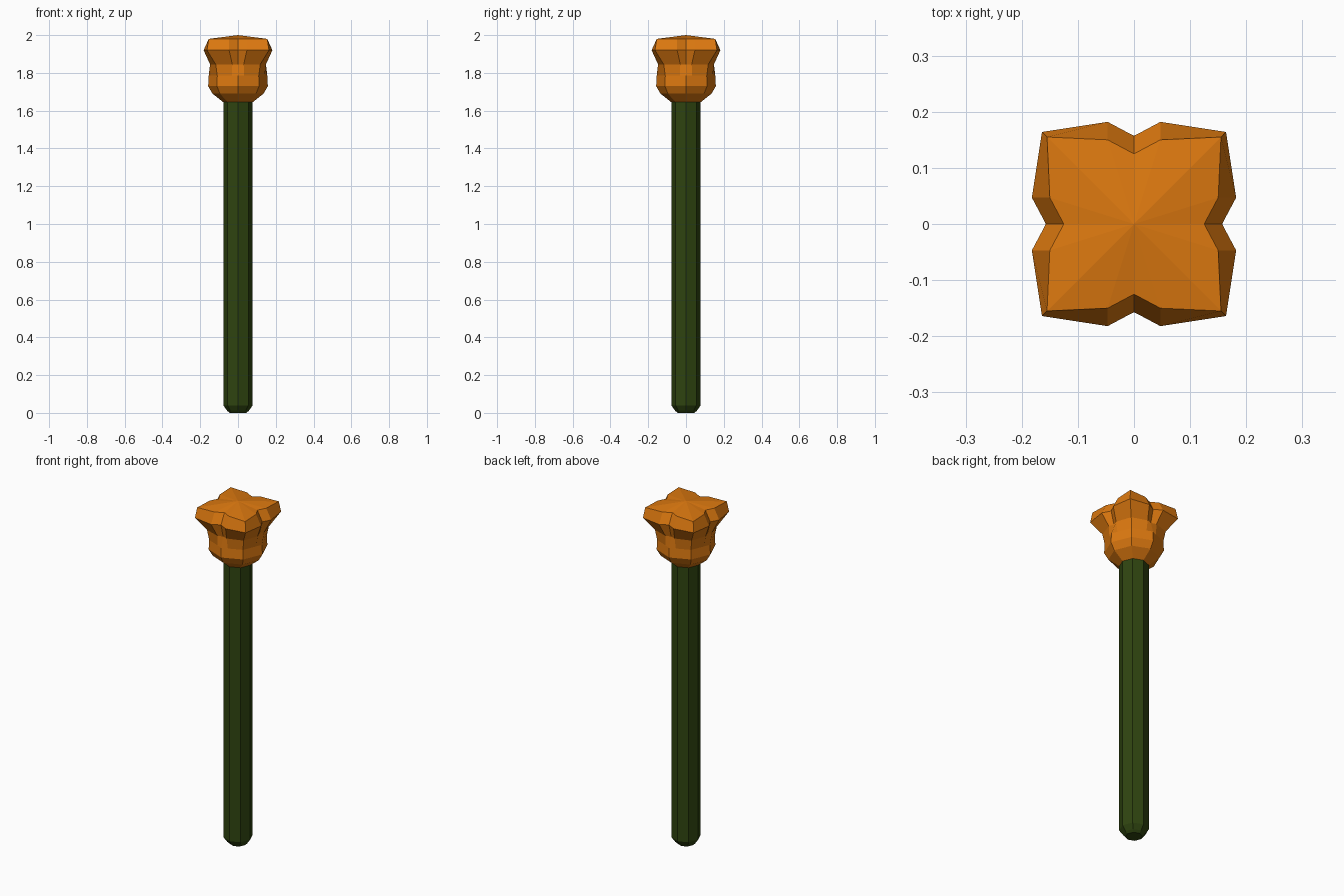
import bpy, bmesh
from math import cos, sin, pi
from mathutils import Matrix

cube = bpy.data.objects.get("Cube")
if cube:
    bpy.data.objects.remove(cube, do_unlink=True)


def material(name, rgb):
    m = bpy.data.materials.new(name)
    m.use_nodes = True
    m.diffuse_color = (*rgb, 1)
    m.node_tree.nodes["Principled BSDF"].inputs["Base Color"].default_value = (*rgb, 1)
    return m


def loft(name, rings, mat, top_z):
    """Skin closed rings from bottom to top; fan the top to a centre point."""
    bm = bmesh.new()
    loops = [[bm.verts.new(p) for p in ring] for ring in rings]
    n = len(loops[0])
    for low, high in zip(loops, loops[1:]):
        for i in range(n):
            j = (i + 1) % n
            bm.faces.new((low[i], low[j], high[j], high[i]))
    bm.faces.new(loops[0][::-1])
    tip = bm.verts.new((0, 0, top_z))
    for i in range(n):
        bm.faces.new((loops[-1][i], loops[-1][(i + 1) % n], tip))
    bmesh.ops.recalc_face_normals(bm, faces=bm.faces)
    mesh = bpy.data.meshes.new(name)
    bm.to_mesh(mesh)
    bm.free()
    mesh.materials.append(mat)
    obj = bpy.data.objects.new(name, mesh)
    bpy.context.collection.objects.link(obj)
    return obj


def octagon(z, r):
    return [(r * cos(i * pi / 4), r * sin(i * pi / 4), z) for i in range(8)]


def petal_ring(z, notch, out, half, corner):
    """Four notches on the axes, with a square-shouldered petal between each pair."""
    quarter = [(notch, 0, z), (out, half, z), (corner, corner, z), (half, out, z)]
    points = []
    for k in range(4):
        turn = Matrix.Rotation(k * pi / 2, 3, "Z")
        points += [turn @ Matrix.Translation(p).translation for p in quarter]
    return points


def round_ring(z, r):
    return petal_ring(z, r, 0.912 * r, 0.212 * r, 0.707 * r)


green = material("stem green", (0.028, 0.058, 0.005))
orange = material("petal orange", (0.72, 0.19, 0.005))

# Stem with a chamfered foot
loft("stem", [octagon(0.0, 0.045), octagon(0.012, 0.058),
              octagon(0.04, 0.078), octagon(1.66, 0.078)], green, 1.66)

# Flower head: round cup opening into four notched petals
loft("flower_head", [
    round_ring(1.645, 0.078),
    round_ring(1.69, 0.135),
    round_ring(1.73, 0.158),
    round_ring(1.785, 0.155),
    petal_ring(1.845, 0.138, 0.148, 0.030, 0.118),
    petal_ring(1.92, 0.157, 0.182, 0.047, 0.164),
    petal_ring(1.98, 0.125, 0.150, 0.047, 0.155),
], orange, 2.0)
